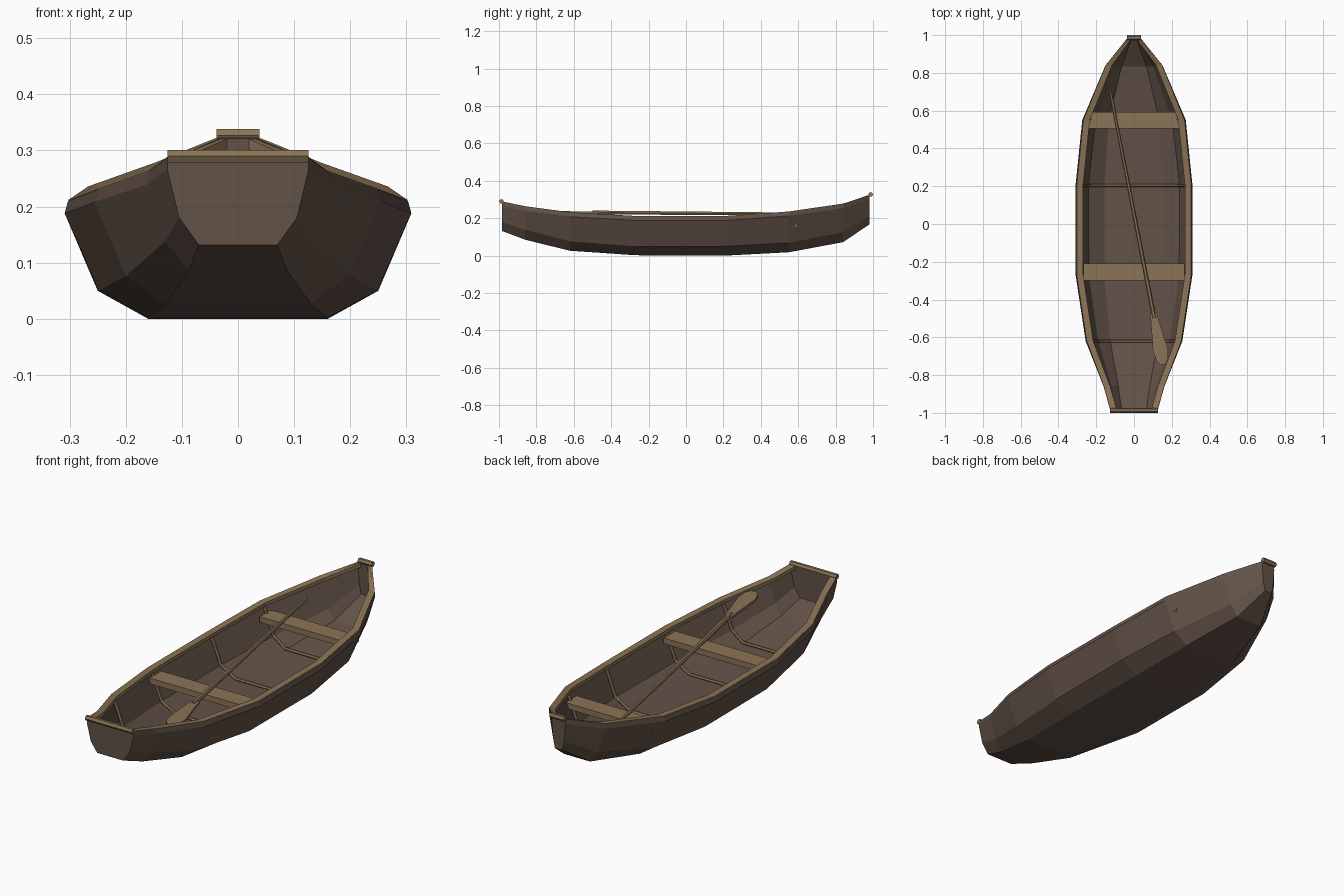
import bpy, bmesh, math
from mathutils import Vector

if "Cube" in bpy.data.objects:
    bpy.data.objects.remove(bpy.data.objects["Cube"])


def material(name, rgb):
    m = bpy.data.materials.new(name)
    m.diffuse_color = (*rgb, 1)
    m.use_nodes = True
    m.node_tree.nodes["Principled BSDF"].inputs["Base Color"].default_value = m.diffuse_color
    return m


HULL = material("dark brown planks", (0.122, 0.084, 0.064))
WOOD = material("light brown wood", (0.258, 0.172, 0.092))

# Stations: y, gunwale half width and z, chine half width and z, bottom half width and z
STATIONS = [
    (-0.985, 0.125, 0.288, 0.105, 0.180, 0.070, 0.132),
    (-0.86, 0.160, 0.262, 0.130, 0.138, 0.088, 0.085),
    (-0.62, 0.250, 0.230, 0.200, 0.076, 0.130, 0.026),
    (-0.27, 0.303, 0.210, 0.248, 0.050, 0.160, 0.002),
    (0.21, 0.303, 0.210, 0.250, 0.050, 0.160, 0.000),
    (0.55, 0.268, 0.234, 0.212, 0.068, 0.138, 0.018),
    (0.84, 0.150, 0.276, 0.110, 0.125, 0.070, 0.072),
    (0.982, 0.036, 0.322, 0.030, 0.215, 0.020, 0.168),
]


def station_at(y):
    for a, b in zip(STATIONS, STATIONS[1:]):
        if a[0] <= y <= b[0]:
            t = (y - a[0]) / (b[0] - a[0])
            return [p + (q - p) * t for p, q in zip(a, b)]


def finish(bm, name, mat):
    mesh = bpy.data.meshes.new(name)
    bm.to_mesh(mesh)
    bm.free()
    mesh.materials.append(mat)
    ob = bpy.data.objects.new(name, mesh)
    bpy.context.collection.objects.link(ob)
    return ob


def loft(bm, rings, closed):
    """Skin matching rings of points with quads; returns the vertex rings."""
    vs = [[bm.verts.new(p) for p in r] for r in rings]
    n = len(vs[0])
    for a, b in zip(vs, vs[1:]):
        for i in range(n if closed else n - 1):
            j = (i + 1) % n
            bm.faces.new((a[i], a[j], b[j], b[i]))
    bm.faces.new(vs[0])
    bm.faces.new(vs[-1][::-1])
    bmesh.ops.recalc_face_normals(bm, faces=bm.faces)
    return vs


def rod(bm, p, q, r1, r2=None, sides=6, turn=0.0):
    p, q = Vector(p), Vector(q)
    r2 = r1 if r2 is None else r2
    d = (q - p).normalized()
    u = d.cross(Vector((0, 0, 1))).normalized()
    v = u.cross(d)
    ang = [turn + math.tau * i / sides for i in range(sides)]
    loft(bm, [[c + (u * math.cos(a) + v * math.sin(a)) * r for a in ang]
              for c, r in ((p, r1), (q, r2))], True)


def box(bm, x, y0, y1, z0, z1):
    loft(bm, [[(s, y0, z0), (s, y1, z0), (s, y1, z1), (s, y0, z1)] for s in (-x, x)], True)


# Hull shell, open at the top
bm = bmesh.new()
rings = []
for y, w, z, cw, cz, bw, bz in STATIONS:
    flare = 0.006 if w > 0.2 else 0.001
    half = [(w, z), (w + flare, z - 0.022), (cw, cz), (bw, bz)]
    rings.append([(x, y, h) for x, h in half] + [(-x, y, h) for x, h in half[::-1]])
loft(bm, rings, False)
bm.normal_update()
if min(bm.faces, key=lambda f: f.calc_center_median().z).normal.z > 0:
    bmesh.ops.reverse_faces(bm, faces=bm.faces)
hull = finish(bm, "hull", HULL)
shell = hull.modifiers.new("planking", 'SOLIDIFY')
shell.thickness = 0.012
shell.offset = -1

# Gunwale rails on both sides
for side, name in ((1, "right_rail"), (-1, "left_rail")):
    bm = bmesh.new()
    rings = []
    for s in STATIONS:
        y, w, z = s[:3]
        inner = max(w - 0.034, 0.012)
        rings.append([(side * x, y, h) for x, h in
                      ((w - 0.001, z + 0.002), (w - 0.001, z - 0.002),
                       (w - 0.008, z - 0.016), (inner, z - 0.016), (inner, z + 0.002))])
    loft(bm, rings, True)
    finish(bm, name, WOOD)

# Hexagonal caps over the transom and the bow
for name, x, y, z in (("transom_cap", 0.126, -0.987, 0.290), ("bow_cap", 0.038, 0.987, 0.327)):
    bm = bmesh.new()
    rod(bm, (-x, y, z), (x, y, z), 0.013)
    finish(bm, name, WOOD)

# Ribs following the inside of the hull
for i, y in enumerate((-0.62, -0.255, 0.205, 0.555)):
    _, w, z, cw, cz, bw, bz = station_at(y)
    pts = [(w - 0.014, z - 0.01), (cw - 0.014, cz + 0.014), (bw - 0.004, bz + 0.016)]
    path = [(x, y, h) for x, h in pts] + [(-x, y, h) for x, h in pts[::-1]]
    bm = bmesh.new()
    for p, q in zip(path, path[1:]):
        rod(bm, p, q, 0.008)
    finish(bm, f"rib_{i + 1}", WOOD)

# Seats
for name, x, y0, y1 in (("rear_seat", 0.268, -0.30, -0.21), ("front_seat", 0.238, 0.505, 0.592)):
    bm = bmesh.new()
    box(bm, x, y0, y1, 0.155, 0.183)
    finish(bm, name, WOOD)

# Oar: tapered shaft and flat blade
tip, grip = Vector((0.155, -0.745, 0.232)), Vector((-0.126, 0.705, 0.222))
axis = (grip - tip).normalized()
across = axis.cross(Vector((0, 0, 1))).normalized()
neck = tip + axis * 0.27
bm = bmesh.new()
rod(bm, neck - axis * 0.02, grip, 0.012, 0.008)
finish(bm, "oar_shaft", WOOD)
bm = bmesh.new()
outline = [(0.28, 0.018), (0.23, 0.022), (0.08, 0.040), (0.03, 0.032), (0.0, 0.012)]
flat = [tip + axis * d + across * h for d, h in outline]
flat += [tip + axis * d - across * h for d, h in outline[::-1]]
up = Vector((0, 0, 0.006))
loft(bm, [[p - up for p in flat], [p + up for p in flat]], True)
finish(bm, "oar_blade", WOOD)
